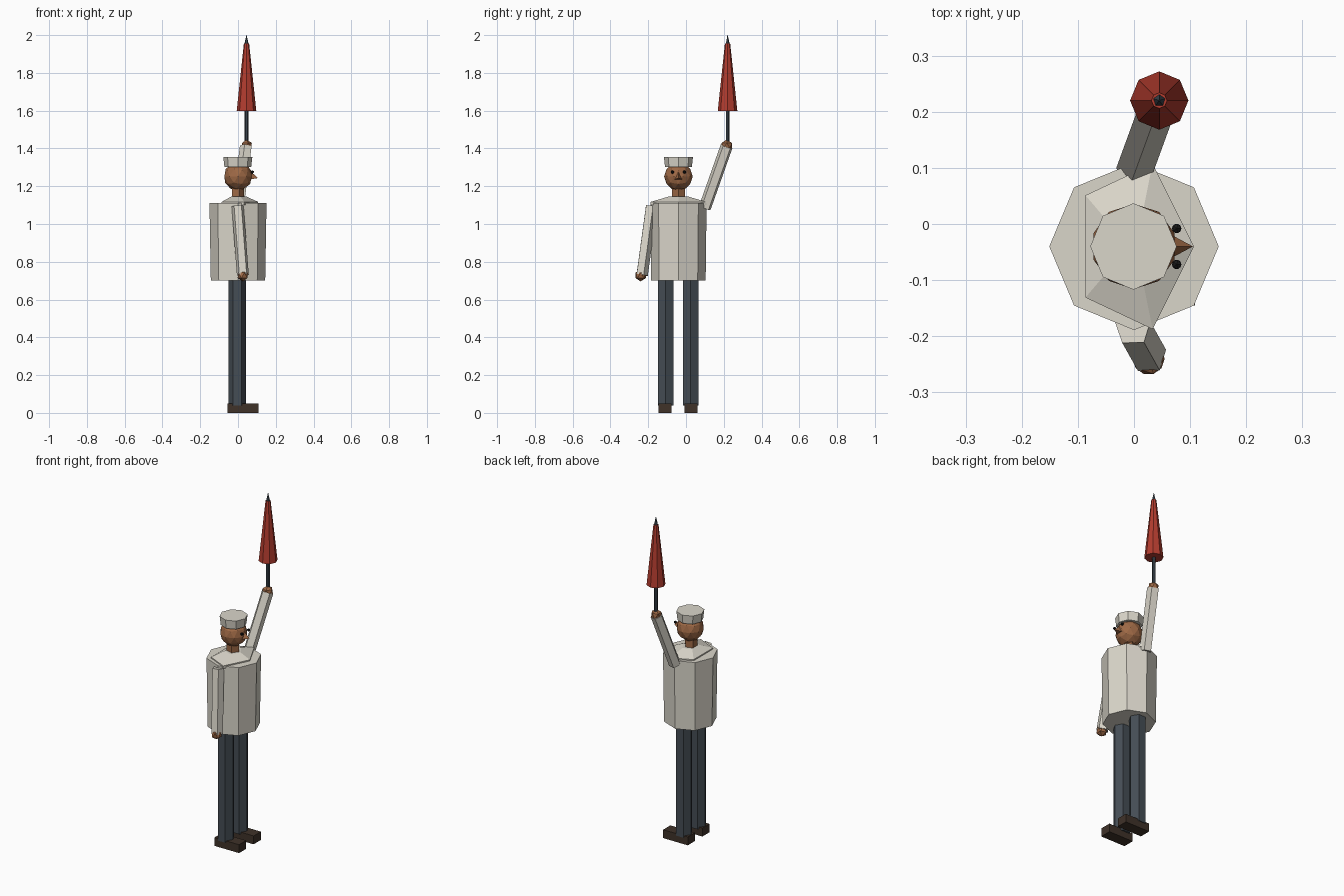
import bpy, bmesh, math
from mathutils import Vector

cube = bpy.data.objects.get("Cube")
if cube:
    bpy.data.objects.remove(cube)


def material(name, rgb):
    m = bpy.data.materials.new(name)
    m.use_nodes = True
    m.diffuse_color = (*rgb, 1)
    m.node_tree.nodes["Principled BSDF"].inputs["Base Color"].default_value = (*rgb, 1)
    return m


CLOTH = material("pale_cloth", (0.70, 0.67, 0.59))
SKIN = material("brown_skin", (0.34, 0.14, 0.06))
TROUSER = material("slate_trousers", (0.06, 0.075, 0.09))
LEATHER = material("dark_leather", (0.05, 0.032, 0.022))
RED = material("red_canvas", (0.45, 0.045, 0.028))
METAL = material("dark_metal", (0.04, 0.055, 0.07))
BLACK = material("black", (0.01, 0.01, 0.01))

MID = -0.04  # body axis in y


def finish(name, bm, mat, loc=(0, 0, 0)):
    bmesh.ops.recalc_face_normals(bm, faces=bm.faces)
    mesh = bpy.data.meshes.new(name)
    bm.to_mesh(mesh)
    bm.free()
    mesh.materials.append(mat)
    ob = bpy.data.objects.new(name, mesh)
    ob.location = loc
    bpy.context.collection.objects.link(ob)
    return ob


def loft(name, mat, loc, sides, rings, turn=0.0):
    """Stack of polygon rings (z, x radius, y radius) closed at both ends."""
    bm = bmesh.new()
    loops = []
    for z, rx, ry in rings:
        angles = [math.radians(turn) + math.tau * i / sides for i in range(sides)]
        loops.append([bm.verts.new((rx * math.cos(a), ry * math.sin(a), z)) for a in angles])
    for lo, hi in zip(loops, loops[1:]):
        for i in range(sides):
            j = (i + 1) % sides
            bm.faces.new((lo[i], lo[j], hi[j], hi[i]))
    bm.faces.new(loops[0][::-1])
    bm.faces.new(loops[-1])
    return finish(name, bm, mat, loc)


def rod(name, mat, start, end, sides, radius, turn):
    """Straight prism between two points."""
    axis = Vector(end) - Vector(start)
    ob = loft(name, mat, start, sides, [(0, radius, radius), (axis.length, radius, radius)], turn)
    ob.rotation_mode = 'QUATERNION'
    ob.rotation_quaternion = axis.to_track_quat('Z', 'Y')
    return ob


def ball(name, mat, loc, radius, detail):
    bm = bmesh.new()
    bmesh.ops.create_icosphere(bm, subdivisions=detail, radius=radius)
    return finish(name, bm, mat, loc)


def box(name, mat, loc, size):
    bm = bmesh.new()
    bmesh.ops.create_cube(bm, size=1)
    bmesh.ops.scale(bm, vec=size, verts=bm.verts)
    return finish(name, bm, mat, loc)


# Legs, shoes and eyes come in pairs
for side, s in (("left", 1), ("right", -1)):
    loft(side + "_leg", TROUSER, (-0.004, MID - 0.002 + s * 0.066, 0), 6,
         [(0.04, 0.0475, 0.0475), (0.72, 0.0475, 0.0475)])
    box(side + "_shoe", LEATHER, (0.027, MID - 0.002 + s * 0.069, 0.025), (0.163, 0.068, 0.05))
    ball(side + "_eye", BLACK, (0.079, MID + s * 0.032, 1.275), 0.0095, 1).location.x -= 0.003

# Jacket with a faceted shoulder yoke
loft("jacket", CLOTH, (0, MID, 0), 8, [(0.70, 0.144, 0.144), (1.11, 0.151, 0.149)])
loft("shoulder_yoke", CLOTH, (0, MID, 0), 5,
     [(1.10, 0.107, 0.155), (1.117, 0.107, 0.155), (1.145, 0.045, 0.055)])

# Neck, head, nose and cap
loft("neck", SKIN, (-0.003, MID, 0), 5, [(1.12, 0.036, 0.036), (1.21, 0.036, 0.036)])
ball("head", SKIN, (0, MID, 1.252), 0.076, 2)
bm = bmesh.new()
tip, top, low_a, low_b, back = [bm.verts.new(p) for p in (
    (0.105, 0, 1.243), (0.068, 0, 1.278), (0.066, 0.021, 1.236),
    (0.066, -0.021, 1.236), (0.04, 0, 1.25))]
for tri in ((tip, top, low_a), (tip, low_b, top), (tip, low_a, low_b),
            (back, low_a, top), (back, top, low_b), (back, low_b, low_a)):
    bm.faces.new(tri)
finish("nose", bm, SKIN, (0, MID, 0))
loft("cap", CLOTH, (-0.001, MID, 0), 8, [(1.303, 0.071, 0.071), (1.355, 0.077, 0.077)])

# Lowered right arm and raised left arm
rod("right_arm", CLOTH, (0.026, -0.235, 0.73), (-0.002, -0.185, 1.095), 5, 0.033, 98)
ball("right_hand", SKIN, (0.026, -0.24, 0.728), 0.032, 1)
rod("left_arm", CLOTH, (0.002, 0.10, 1.085), (0.044, 0.215, 1.41), 5, 0.034, 94)
ball("left_hand", SKIN, (0.045, 0.216, 1.415), 0.032, 1)

# Closed umbrella held overhead
HOLD = (0.045, 0.22, 0)
loft("umbrella_shaft", METAL, HOLD, 5, [(1.40, 0.011, 0.011), (1.95, 0.011, 0.011)], 90)
loft("umbrella_canopy", RED, HOLD, 8, [(1.597, 0.052, 0.052), (1.955, 0.014, 0.014)], 90)
loft("umbrella_tip", METAL, HOLD, 5, [(1.95, 0.012, 0.012), (2.0, 0.001, 0.001)], 90)
